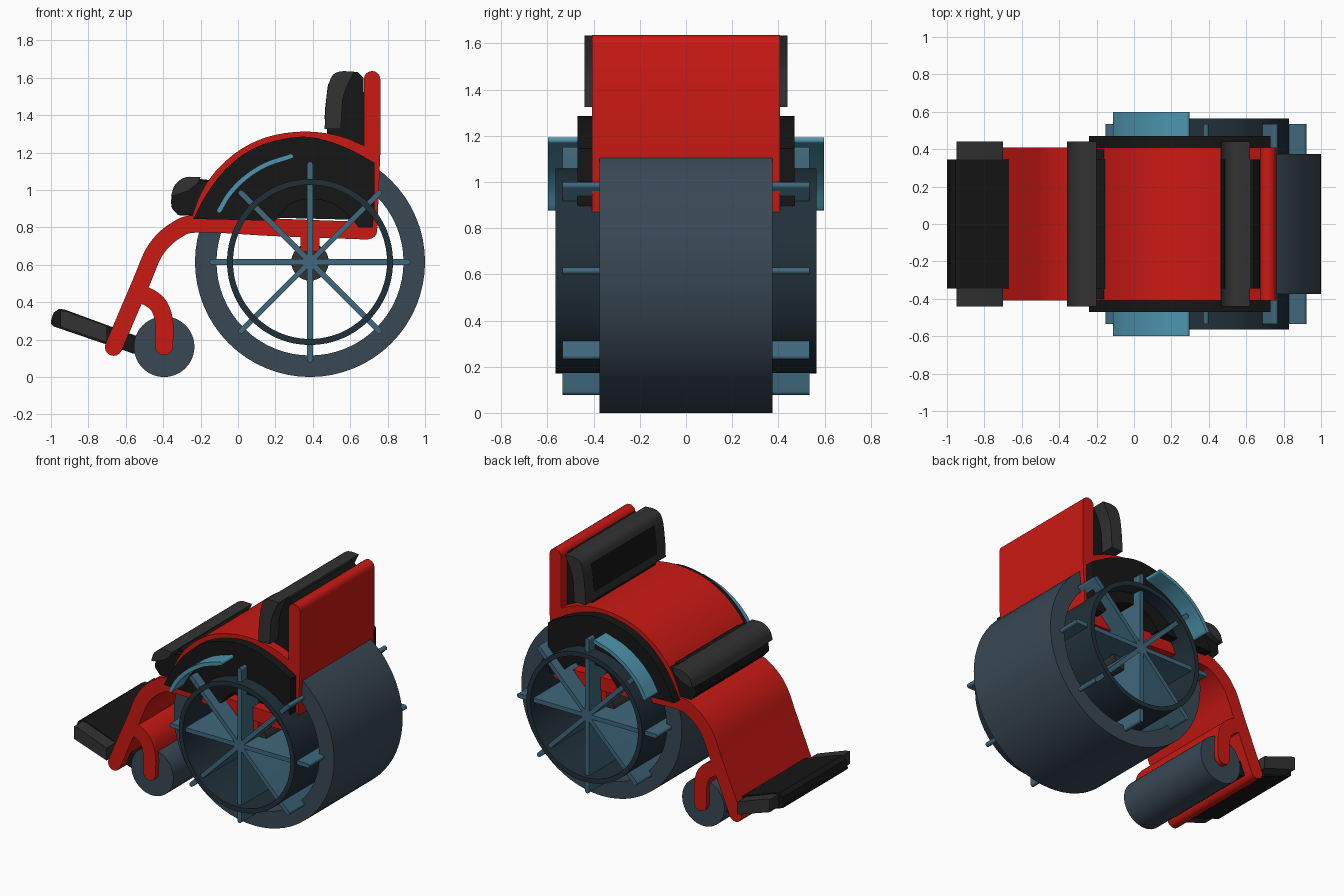
import bpy, bmesh, math
from mathutils import Vector

if "Cube" in bpy.data.objects:
    bpy.data.objects.remove(bpy.data.objects["Cube"])


def mat(name, rgb):
    m = bpy.data.materials.new(name)
    m.diffuse_color = (*rgb, 1)
    m.use_nodes = True
    m.node_tree.nodes["Principled BSDF"].inputs["Base Color"].default_value = m.diffuse_color
    return m


RED = mat("red", (0.60, 0.01, 0.007))
BLACK = mat("black", (0.008, 0.008, 0.008))
GREY = mat("dark_grey", (0.032, 0.032, 0.032))
TYRE = mat("tyre", (0.040, 0.065, 0.090))
RIM = mat("rim", (0.015, 0.030, 0.042))
STEEL = mat("steel_blue", (0.050, 0.140, 0.205))
BLUE = mat("light_blue", (0.075, 0.300, 0.420))


def finish(bm, name, material):
    bmesh.ops.recalc_face_normals(bm, faces=bm.faces)
    me = bpy.data.meshes.new(name)
    bm.to_mesh(me)
    bm.free()
    ob = bpy.data.objects.new(name, me)
    bpy.context.collection.objects.link(ob)
    me.materials.append(material)
    bpy.ops.object.select_all(action='DESELECT')
    ob.select_set(True)
    bpy.context.view_layer.objects.active = ob
    bpy.ops.object.shade_smooth_by_angle(angle=math.radians(30))
    return ob


def slab(name, outline, half, material):
    """Side outline in x/z, extruded across the width."""
    bm = bmesh.new()
    f = bm.faces.new([bm.verts.new((x, -half, z)) for x, z in outline])
    ext = bmesh.ops.extrude_face_region(bm, geom=[f])
    verts = [v for v in ext["geom"] if isinstance(v, bmesh.types.BMVert)]
    bmesh.ops.translate(bm, verts=verts, vec=(0, 2 * half, 0))
    return finish(bm, name, material)


def spline(pts, n=8):
    """Smooth curve through the points."""
    p = [Vector(q) for q in pts]
    p = [2 * p[0] - p[1]] + p + [2 * p[-1] - p[-2]]
    out = []
    for a, b, c, d in zip(p, p[1:], p[2:], p[3:]):
        for i in range(n):
            t = i / n
            out.append(0.5 * (2 * b + (c - a) * t + (2 * a - 5 * b + 4 * c - d) * t * t
                              + (3 * b - a - 3 * c + d) * t ** 3))
    return out + [p[-2]]


def band(name, pts, r, half, material, smooth=True):
    """Round-ended strip along a path, extruded across the width."""
    path = spline(pts) if smooth else [Vector(q) for q in pts]
    left, right = [], []
    for i, p in enumerate(path):
        t = (path[min(i + 1, len(path) - 1)] - path[max(i - 1, 0)]).normalized()
        nrm = Vector((-t.y, t.x)) * r
        left.append(p + nrm)
        right.append(p - nrm)

    def cap(c, start):
        a0 = math.atan2(start.y - c.y, start.x - c.x)
        return [c + Vector((math.cos(a0 - math.pi * k / 8), math.sin(a0 - math.pi * k / 8))) * r
                for k in range(1, 8)]
    outline = left + cap(path[-1], left[-1]) + right[::-1] + cap(path[0], right[0])
    return slab(name, outline, half, material)


def ring(name, c, r_out, r_in, half, material, n=64):
    """Wide open ring around the y axis."""
    bm = bmesh.new()
    loops = []
    for r, y in ((r_out, -half), (r_out, half), (r_in, half), (r_in, -half)):
        loops.append([bm.verts.new((c[0] + r * math.cos(2 * math.pi * i / n), y,
                                    c[1] + r * math.sin(2 * math.pi * i / n))) for i in range(n)])
    for a, b in zip(loops, loops[1:] + loops[:1]):
        for i in range(n):
            j = (i + 1) % n
            bm.faces.new((a[i], a[j], b[j], b[i]))
    return finish(bm, name, material)


def disc(name, c, r, half, material, n=48):
    pts = [(c[0] + r * math.cos(2 * math.pi * i / n), c[1] + r * math.sin(2 * math.pi * i / n))
           for i in range(n)]
    return slab(name, pts, half, material)


# main wheel: tyre, hand rim, spokes, hub
W = (0.385, 0.615)
ring("tyre", W, 0.615, 0.50, 0.375, TYRE)
ring("hand_rim", W, 0.444, 0.412, 0.565, RIM)
for k in range(4):
    a = math.pi * k / 4
    d = Vector((math.cos(a), math.sin(a))) * 0.522
    band(f"spoke_{k + 1}", [Vector(W) - d, Vector(W) + d], 0.015, 0.535, STEEL, smooth=False)
disc("hub", W, 0.10, 0.38, GREY)

# red frame
band("frame_tube", [(0.69, 0.782), (0.2, 0.80), (-0.2, 0.82), (-0.33, 0.785), (-0.44, 0.68),
                    (-0.52, 0.50), (-0.665, 0.16)], 0.047, 0.408, RED)
band("back_post", [(0.717, 1.592), (0.717, 1.2), (0.70, 0.782)], 0.044, 0.408, RED, smooth=False)
slab("axle_bracket", [(0.335, 0.78), (0.335, 0.67), (0.435, 0.67), (0.435, 0.78)], 0.40, RED)

# arched side guard: red edge above, black panel below
outer = spline([(-0.25, 0.84), (-0.2, 0.973), (-0.123, 1.096), (0.01, 1.214), (0.17, 1.287),
                (0.36, 1.312), (0.545, 1.288), (0.70, 1.225)], 5)
inner = spline([(-0.24, 0.845), (-0.17, 0.975), (-0.07, 1.107), (0.064, 1.212), (0.22, 1.268),
                (0.385, 1.283), (0.57, 1.23), (0.73, 1.145)], 5)
slab("guard_arch", outer + inner[::-1], 0.408, RED)
slab("side_guard", inner + [(0.73, 0.90), (0.72, 0.80), (0.645, 0.80)]
     + spline([(0.60, 0.86), (0.50, 0.93), (0.39, 0.95), (0.28, 0.925), (0.20, 0.835)], 4),
     0.47, BLACK)
band("guard_trim", [(-0.10, 0.89), (-0.045, 0.98), (0.04, 1.066), (0.15, 1.135), (0.283, 1.18)],
     0.013, 0.598, BLUE)

# seat cushion
slab("seat_cushion", spline([(-0.32, 0.865), (-0.355, 0.91), (-0.35, 0.99), (-0.315, 1.045),
                             (-0.25, 1.062), (-0.17, 1.055)], 4) + [(0.62, 0.98), (0.65, 0.84)],
     0.345, BLACK)
slab("seat_cover", spline([(-0.358, 0.97), (-0.335, 1.03), (-0.28, 1.068), (-0.20, 1.068)], 4)
     + spline([(-0.215, 1.035), (-0.27, 0.995), (-0.345, 0.968)], 4), 0.44, GREY)
slab("seat_skirt", [(-0.352, 0.975), (-0.357, 0.91), (-0.32, 0.865), (-0.2, 0.865),
                    (-0.16, 1.05), (-0.24, 1.03)], 0.40, BLACK)

# backrest cushion
slab("back_cushion", [(0.475, 0.95), (0.475, 1.33), (0.495, 1.58), (0.53, 1.625), (0.56, 1.633),
                      (0.64, 1.63), (0.67, 1.60), (0.69, 0.95)], 0.345, BLACK)
slab("back_cover", spline([(0.463, 1.325), (0.468, 1.43), (0.482, 1.55), (0.505, 1.612),
                           (0.55, 1.634), (0.62, 1.632)], 4)
     + spline([(0.585, 1.56), (0.56, 1.48), (0.55, 1.325)], 4), 0.44, GREY)
slab("back_panel", [(0.463, 1.38), (0.465, 1.43), (0.479, 1.55), (0.483, 1.57),
                    (0.53, 1.57), (0.53, 1.38)], 0.345, BLACK)

# footrest
slab("footrest", [(-0.998, 0.31), (-0.985, 0.345), (-0.955, 0.365), (-0.925, 0.36), (-0.53, 0.215),
                  (-0.50, 0.12), (-0.56, 0.125), (-0.985, 0.27), (-1.0, 0.285)], 0.345, BLACK)
slab("footrest_edge", [(-0.95, 0.355), (-0.92, 0.352), (-0.70, 0.272), (-0.70, 0.185),
                       (-0.95, 0.268)], 0.44, GREY)

# small front wheel and its fork
disc("caster_wheel", (-0.395, 0.162), 0.162, 0.375, TYRE)
band("caster_fork", [(-0.54, 0.445), (-0.475, 0.425), (-0.42, 0.375), (-0.395, 0.29),
                     (-0.395, 0.165)], 0.048, 0.408, RED)
